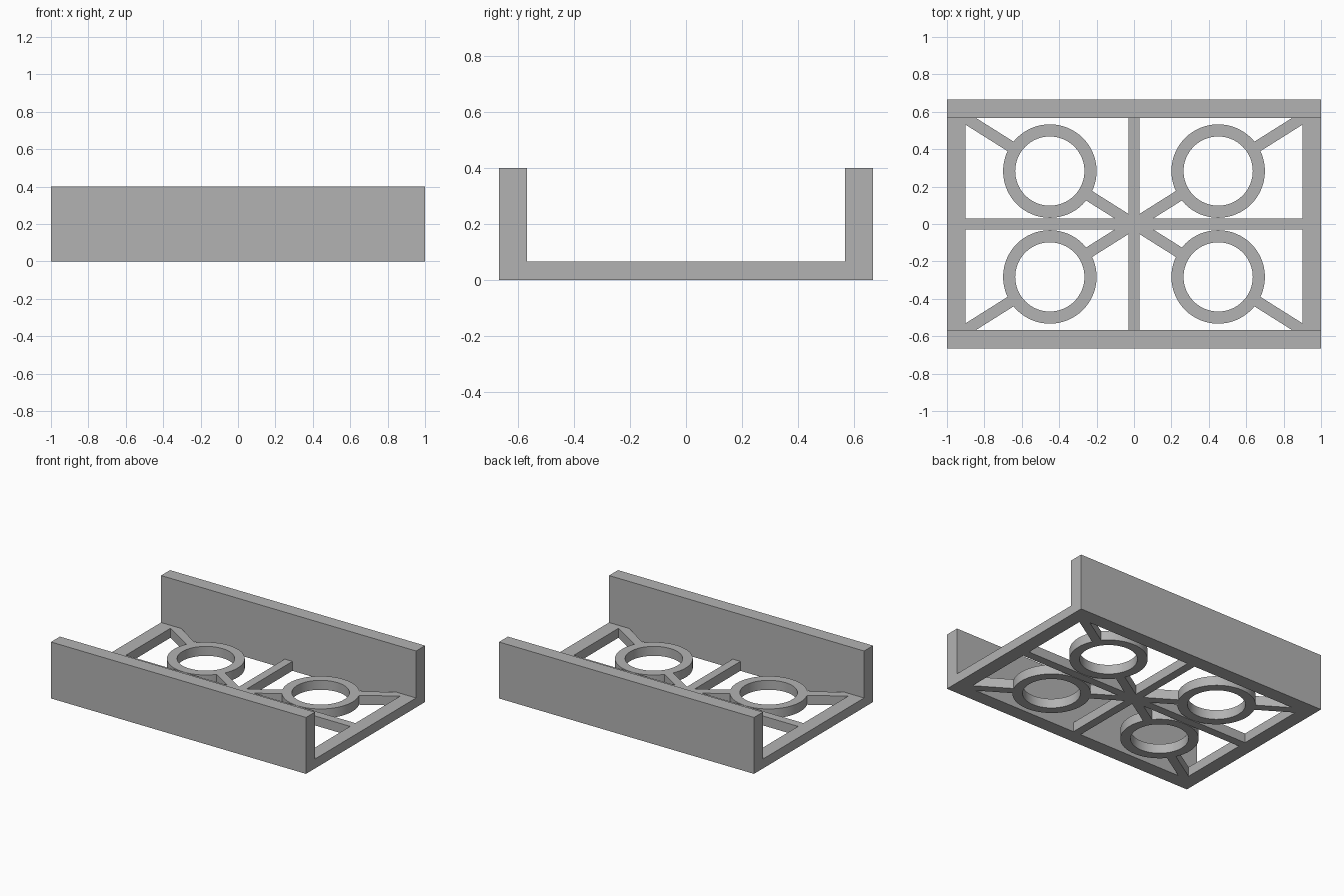
import bpy, math

cube = bpy.data.objects.get("Cube")
if cube:
    bpy.data.objects.remove(cube, do_unlink=True)

LENGTH, WIDTH, HEIGHT = 2.0, 1.333, 0.4
FLOOR, WALL, BAR = 0.067, 0.1, 0.06
RING_X, RING_Y = 0.45, 0.283
RING_OUTER, RING_INNER = 0.25, 0.185

grey = bpy.data.materials.new("plain grey")
grey.use_nodes = True
colour = (0.45, 0.45, 0.45, 1)
grey.diffuse_color = colour
grey.node_tree.nodes["Principled BSDF"].inputs["Base Color"].default_value = colour


def finish(name):
    obj = bpy.context.object
    obj.name = name
    bpy.ops.object.transform_apply(location=False, rotation=True, scale=True)
    obj.data.materials.append(grey)
    return obj


def box(name, size, x=0, y=0, angle=0):
    """Box standing on the ground."""
    bpy.ops.mesh.primitive_cube_add(size=1, location=(x, y, size[2] / 2), rotation=(0, 0, angle))
    bpy.context.object.scale = size
    return finish(name)


def disc(name, radius, x, y, depth):
    bpy.ops.mesh.primitive_cylinder_add(vertices=64, radius=radius, depth=depth, location=(x, y, FLOOR / 2))
    return finish(name)


def combine(target, other, operation):
    mod = target.modifiers.new(operation.title(), "BOOLEAN")
    mod.operation, mod.solver, mod.object = operation, "EXACT", other
    bpy.context.view_layer.objects.active = target
    bpy.ops.object.modifier_apply(modifier=mod.name)
    bpy.data.objects.remove(other, do_unlink=True)


# Floor frame with a rectangular opening
tray = box("slotted_tray", (LENGTH, WIDTH, FLOOR))
opening = box("opening", (LENGTH - 2 * WALL, WIDTH - 2 * WALL, 1))
combine(tray, opening, "DIFFERENCE")

# Centre bars and diagonal spokes
span_x, span_y = LENGTH - WALL, WIDTH - WALL
combine(tray, box("long_bar", (span_x, BAR, FLOOR)), "UNION")
combine(tray, box("cross_bar", (BAR, span_y, FLOOR)), "UNION")
for side in (-1, 1):
    angle = side * math.atan2(RING_Y, RING_X)
    spoke = box("spoke", (math.hypot(span_x, span_y), BAR, FLOOR), angle=angle)
    combine(tray, spoke, "UNION")

# Four rings, each pierced through the spokes
centres = [(sx * RING_X, sy * RING_Y) for sx in (-1, 1) for sy in (-1, 1)]
for x, y in centres:
    combine(tray, disc("ring", RING_OUTER, x, y, FLOOR), "UNION")
for x, y in centres:
    combine(tray, disc("ring_hole", RING_INNER, x, y, 1), "DIFFERENCE")

# Front and back walls
for side in (-1, 1):
    wall = box("wall", (LENGTH, WALL, HEIGHT), y=side * (WIDTH - WALL) / 2)
    combine(tray, wall, "UNION")

# Smooth rings, crisp edges
bpy.ops.object.select_all(action="DESELECT")
tray.select_set(True)
bpy.context.view_layer.objects.active = tray
bpy.ops.object.shade_smooth_by_angle(angle=math.radians(30))
